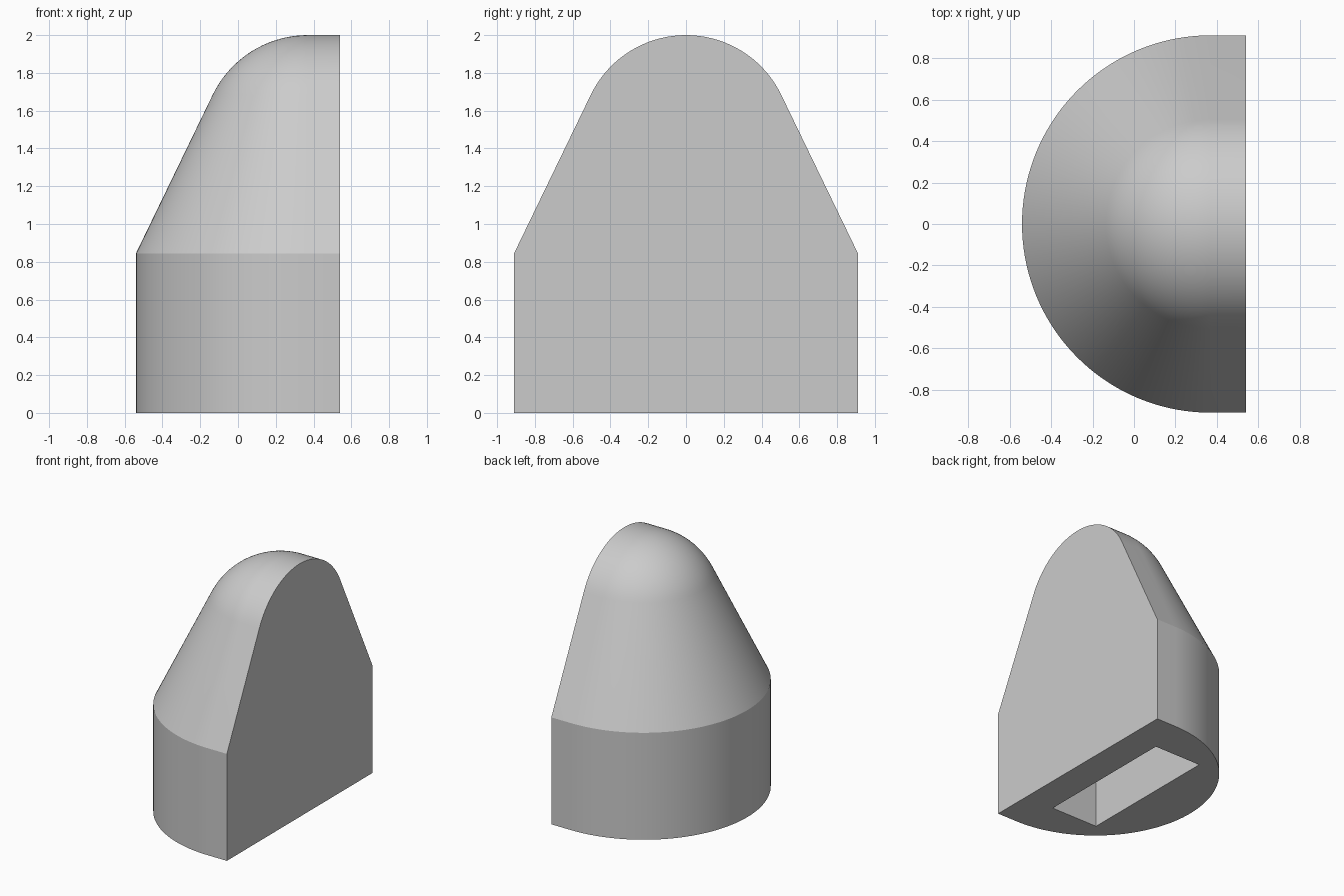
import bpy, bmesh, math

cube = bpy.data.objects.get("Cube")
if cube:
    bpy.data.objects.remove(cube, do_unlink=True)

# Main dimensions
FLAT_X, AXIS_X = 0.54, 0.37
RADIUS, SHOULDER_Z, TOP_Z = 0.91, 0.845, 2.0
DOME_R, DOME_START = 0.56, math.radians(25.6)
SLOT_X, SLOT_Y, SLOT_DEPTH = (-0.13, 0.285), 0.59, 0.6
SEGMENTS, DOME_STEPS = 72, 18

grey = bpy.data.materials.new("light grey")
grey.use_nodes = True
colour = (0.6, 0.6, 0.6, 1)
grey.diffuse_color = colour
grey.node_tree.nodes["Principled BSDF"].inputs["Base Color"].default_value = colour

# Half profile: straight skirt, cone, tangent dome
profile = [(RADIUS, 0), (RADIUS, SHOULDER_Z)]
for i in range(DOME_STEPS + 1):
    a = DOME_START + (math.pi / 2 - DOME_START) * i / DOME_STEPS
    profile.append((DOME_R * math.cos(a), TOP_Z - DOME_R + DOME_R * math.sin(a)))


def outline(bm, r, z):
    """Half circle with short straight ends running to the flat face."""
    pts = [(FLAT_X, -r)]
    for i in range(SEGMENTS + 1):
        a = math.pi * i / SEGMENTS
        pts.append((AXIS_X - r * math.sin(a), -r * math.cos(a)))
    pts.append((FLAT_X, r))
    return [bm.verts.new((x, y, z)) for x, y in pts]


def rectangle(bm, z):
    x0, x1 = SLOT_X
    corners = [(x0, -SLOT_Y), (x1, -SLOT_Y), (x1, SLOT_Y), (x0, SLOT_Y)]
    return [bm.verts.new((x, y, z)) for x, y in corners]


def loop_edges(bm, verts):
    return [bm.edges.get((a, b)) or bm.edges.new((a, b))
            for a, b in zip(verts, verts[1:] + verts[:1])]


bm = bmesh.new()

# Curved wall and dome
rings = [outline(bm, r, z) for r, z in profile]
for low, high in zip(rings, rings[1:]):
    for i in range(len(low) - 1):
        bm.faces.new((low[i], low[i + 1], high[i + 1], high[i]))

# Flat side
bm.faces.new([ring[0] for ring in rings] + [ring[-1] for ring in reversed(rings)])

# Slot walls and ceiling
mouth, ceiling = rectangle(bm, 0), rectangle(bm, SLOT_DEPTH)
for i in range(4):
    j = (i + 1) % 4
    bm.faces.new((mouth[i], mouth[j], ceiling[j], ceiling[i]))
bm.faces.new(ceiling)

# Base around the slot mouth
bmesh.ops.triangle_fill(bm, use_beauty=True, normal=(0, 0, -1),
                        edges=loop_edges(bm, rings[0]) + loop_edges(bm, mouth))

bmesh.ops.remove_doubles(bm, verts=bm.verts, dist=0.0001)
bmesh.ops.recalc_face_normals(bm, faces=bm.faces)

mesh = bpy.data.meshes.new("half_dome_body")
bm.to_mesh(mesh)
bm.free()
mesh.materials.append(grey)
body = bpy.data.objects.new("half_dome_body", mesh)
bpy.context.collection.objects.link(body)

# Smooth curves, crisp shoulder and slot edges
bpy.ops.object.select_all(action='DESELECT')
body.select_set(True)
bpy.context.view_layer.objects.active = body
bpy.ops.object.shade_smooth_by_angle(angle=math.radians(20))
